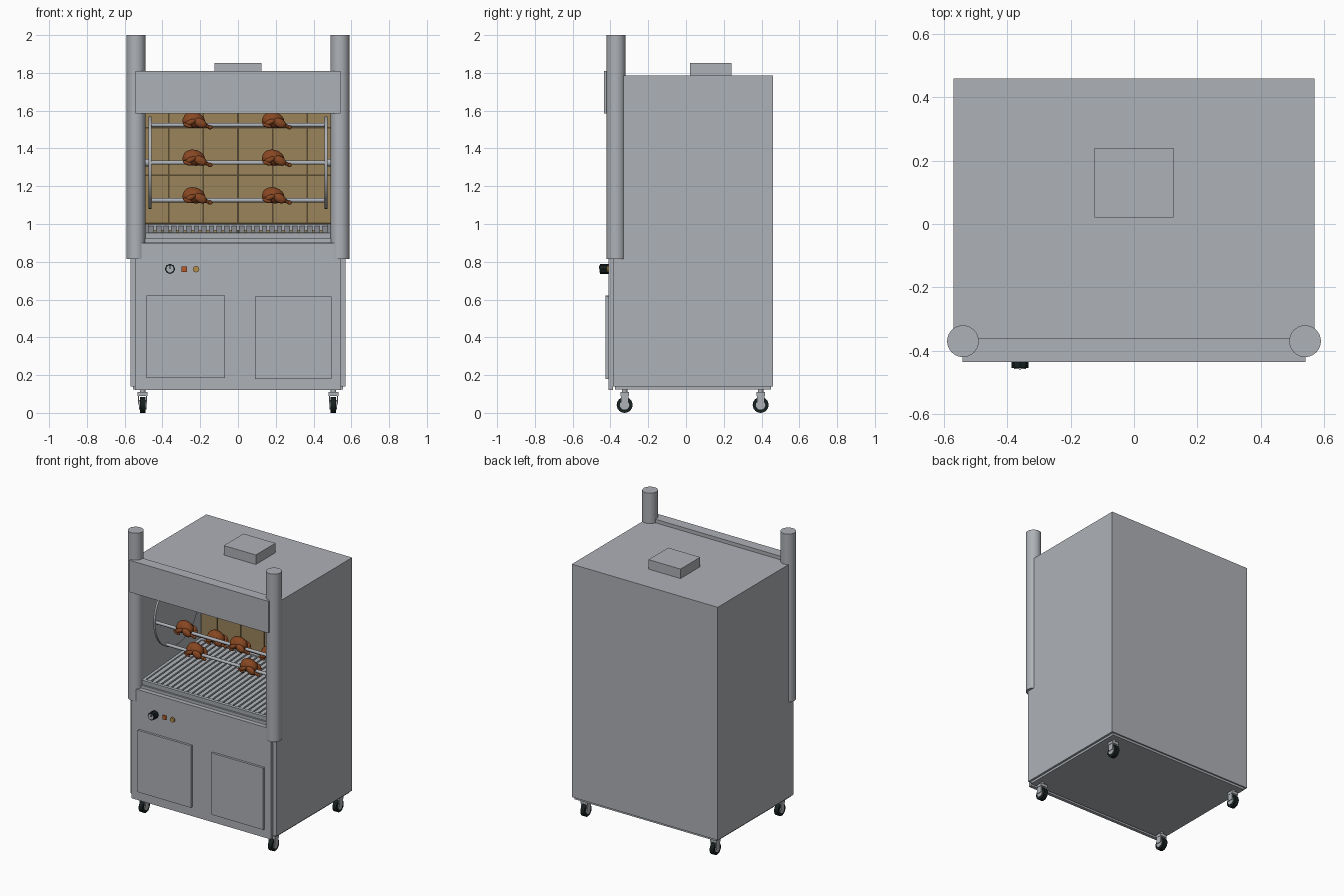
import bpy, bmesh, math
from mathutils import Matrix, Vector

if "Cube" in bpy.data.objects:
    bpy.data.objects.remove(bpy.data.objects["Cube"])


def mat(name, r, g, b):
    m = bpy.data.materials.new(name)
    m.diffuse_color = (r, g, b, 1)
    m.use_nodes = True
    m.node_tree.nodes["Principled BSDF"].inputs["Base Color"].default_value = m.diffuse_color
    return m


STEEL = mat("steel", 0.42, 0.44, 0.47)
TILE = mat("firebrick", 0.32, 0.23, 0.105)
GROUT = mat("grout", 0.09, 0.065, 0.03)
MEAT = mat("roast_brown", 0.24, 0.062, 0.016)
BLACK = mat("black_rubber", 0.008, 0.014, 0.014)
ORANGE = mat("orange_switch", 0.5, 0.1, 0.02)
AMBER = mat("amber_lamp", 0.45, 0.27, 0.07)


def finish(name, bm, m, smooth=False):
    bmesh.ops.recalc_face_normals(bm, faces=bm.faces)
    me = bpy.data.meshes.new(name)
    bm.to_mesh(me)
    bm.free()
    me.materials.append(m)
    ob = bpy.data.objects.new(name, me)
    bpy.context.collection.objects.link(ob)
    if smooth:
        bpy.ops.object.select_all(action='DESELECT')
        ob.select_set(True)
        bpy.context.view_layer.objects.active = ob
        bpy.ops.object.shade_smooth_by_angle(angle=math.radians(40))
    return ob


def add_box(bm, x0, x1, y0, y1, z0, z1):
    mx = Matrix.Translation(((x0 + x1) / 2, (y0 + y1) / 2, (z0 + z1) / 2))
    return bmesh.ops.create_cube(bm, size=1, matrix=mx @ Matrix.Diagonal((x1 - x0, y1 - y0, z1 - z0, 1)))


def box(name, m, *b):
    bm = bmesh.new()
    add_box(bm, *b)
    return finish(name, bm, m)


def add_rod(bm, a, b, r, n=16, r2=None):
    a, b = Vector(a), Vector(b)
    d = b - a
    mx = Matrix.Translation((a + b) / 2) @ d.to_track_quat('Z', 'Y').to_matrix().to_4x4()
    bmesh.ops.create_cone(bm, cap_ends=True, segments=n, radius1=r, radius2=r if r2 is None else r2,
                          depth=d.length, matrix=mx)


def rod(name, m, a, b, r, n=16, smooth=True):
    bm = bmesh.new()
    add_rod(bm, a, b, r, n)
    return finish(name, bm, m, smooth)


# Cabinet: a box whose front face is inset and pushed in to form the oven
bm = bmesh.new()
add_box(bm, -0.57, 0.57, -0.387, 0.46, 0.14, 1.785)
front = min(bm.faces, key=lambda f: f.calc_center_median().y)
bmesh.ops.inset_region(bm, faces=[front], thickness=0.05)
for v in front.verts:
    v.co.x = math.copysign(0.5, v.co.x)
    v.co.z = 1.74 if v.co.z > 1 else 0.9
ext = bmesh.ops.extrude_face_region(bm, geom=[front])
for v in [g for g in ext["geom"] if isinstance(g, bmesh.types.BMVert)]:
    v.co.y = 0.31
if front.is_valid:
    bmesh.ops.delete(bm, geom=[front], context='FACES_ONLY')
finish("cabinet", bm, STEEL)
box("base_plate", STEEL, -0.555, 0.555, -0.377, 0.45, 0.125, 0.14)

# Front panel, doors, hood, flue
box("front_panel", STEEL, -0.545, 0.545, -0.41, -0.387, 0.12, 0.9)
box("left_door", STEEL, -0.485, -0.07, -0.426, -0.41, 0.185, 0.622)
box("right_door", STEEL, 0.09, 0.495, -0.426, -0.41, 0.18, 0.616)
box("hood", STEEL, -0.542, 0.542, -0.435, -0.36, 1.585, 1.81)
box("flue", STEEL, -0.125, 0.125, 0.02, 0.24, 1.785, 1.852)
for s, side in ((-1, "left"), (1, "right")):
    rod(side + "_post", STEEL, (s * 0.54, -0.37, 0.815), (s * 0.54, -0.37, 2), 0.05, 40)

# Brick lining at the back of the oven
box("grout_backing", GROUT, -0.499, 0.499, 0.302, 0.309, 0.901, 1.739)
bm = bmesh.new()
xs = [-0.498] + [k * 0.183 for k in range(-2, 3)] + [0.498]
zs = [0.905, 1.005, 1.257, 1.51, 1.738]
for x0, x1 in zip(xs, xs[1:]):
    for z0, z1 in zip(zs, zs[1:]):
        add_box(bm, x0 + 0.004, x1 - 0.004, 0.296, 0.302, z0 + 0.004, z1 - 0.004)
finish("bricks", bm, TILE)

# Sloping grill with bars, frame and drip ledge
bm = bmesh.new()
for i in range(24):
    x = -0.46 + i * 0.04
    add_box(bm, x - 0.014, x + 0.014, -0.35, 0.28, -0.006, 0.006)
for s in (-1, 1):
    add_box(bm, s * 0.485 - 0.01, s * 0.485 + 0.01, -0.37, 0.29, -0.018, 0.014)
for y in (-0.36, 0.285):
    add_box(bm, -0.49, 0.49, y - 0.01, y + 0.01, -0.018, 0.014)
bmesh.ops.transform(bm, verts=bm.verts,
                    matrix=Matrix.Translation((0, 0, 0.965)) @ Matrix.Rotation(math.radians(4), 4, 'X'))
finish("grill", bm, STEEL)
box("drip_ledge", STEEL, -0.498, 0.498, -0.38, -0.345, 0.901, 0.922)

# Rotating spit frame: two discs and six spits
CY, CZ, R = -0.025, 1.325, 0.23
for s, side in ((-1, "left"), (1, "right")):
    rod(side + "_spit_disc", STEEL, (s * 0.459, CY, CZ), (s * 0.473, CY, CZ), 0.245, 40)
    rod(side + "_axle", STEEL, (s * 0.47, CY, CZ), (s * 0.5, CY, CZ), 0.02)
spits = [(CY + R * math.cos(k * math.pi / 3), CZ + R * math.sin(k * math.pi / 3)) for k in range(6)]
for y, z in spits:
    rod("spit", STEEL, (-0.465, y, z), (0.465, y, z), 0.011, 12)


# Roast bird: ellipsoid body, breast, thighs and wings, with tapered legs
def blob(bm, c, r, tilt=0):
    mx = Matrix.Translation(c) @ Matrix.Rotation(math.radians(tilt), 4, 'Y') @ Matrix.Diagonal((*r, 1))
    bmesh.ops.create_uvsphere(bm, u_segments=14, v_segments=9, radius=1, matrix=mx)


bm = bmesh.new()
blob(bm, (-0.015, 0, 0.016), (0.06, 0.043, 0.042), 15)
blob(bm, (-0.038, 0, 0.012), (0.04, 0.045, 0.038))
for s in (-1, 1):
    blob(bm, (0.018, s * 0.036, 0.0), (0.036, 0.019, 0.024), 30)
    add_rod(bm, (0.03, s * 0.034, -0.006), (0.066, s * 0.022, -0.022), 0.014, 10, 0.007)
    blob(bm, (0.069, s * 0.021, -0.023), (0.013, 0.011, 0.011))
    blob(bm, (-0.035, s * 0.045, 0.004), (0.03, 0.013, 0.014), -25)
    blob(bm, (-0.05, s * 0.046, -0.012), (0.026, 0.011, 0.011), 20)
bird = finish("roast_bird", bm, MEAT, True)
places = [(x, y, z + 0.01) for y, z in spits for x in (-0.217, 0.203)]
bird.location = places[0]
for p in places[1:]:
    b = bird.copy()
    b.location = p
    bpy.context.collection.objects.link(b)

# Controls
rod("knob", BLACK, (-0.36, -0.41, 0.762), (-0.36, -0.455, 0.762), 0.027, 8, False)
rod("knob_face", STEEL, (-0.36, -0.454, 0.762), (-0.36, -0.458, 0.762), 0.019, 16)
box("knob_mark", BLACK, -0.363, -0.357, -0.46, -0.457, 0.762, 0.78)
box("switch", ORANGE, -0.299, -0.271, -0.418, -0.41, 0.747, 0.775)
rod("lamp", AMBER, (-0.222, -0.41, 0.761), (-0.222, -0.419, 0.761), 0.017, 20)

# Casters: wheel, hub, fork and stem
for x in (-0.505, 0.505):
    for y in (-0.325, 0.395):
        rod("caster_wheel", BLACK, (x - 0.015, y, 0.042), (x + 0.015, y, 0.042), 0.042, 24)
        rod("caster_hub", STEEL, (x - 0.02, y, 0.042), (x + 0.02, y, 0.042), 0.025, 16)
        bm = bmesh.new()
        for s in (-1, 1):
            add_box(bm, x + s * 0.021 - 0.003, x + s * 0.021 + 0.003, y - 0.02, y + 0.02, 0.045, 0.095)
        add_box(bm, x - 0.026, x + 0.026, y - 0.022, y + 0.022, 0.09, 0.11)
        add_rod(bm, (x, y, 0.105), (x, y, 0.128), 0.014)
        finish("caster_fork", bm, STEEL)
